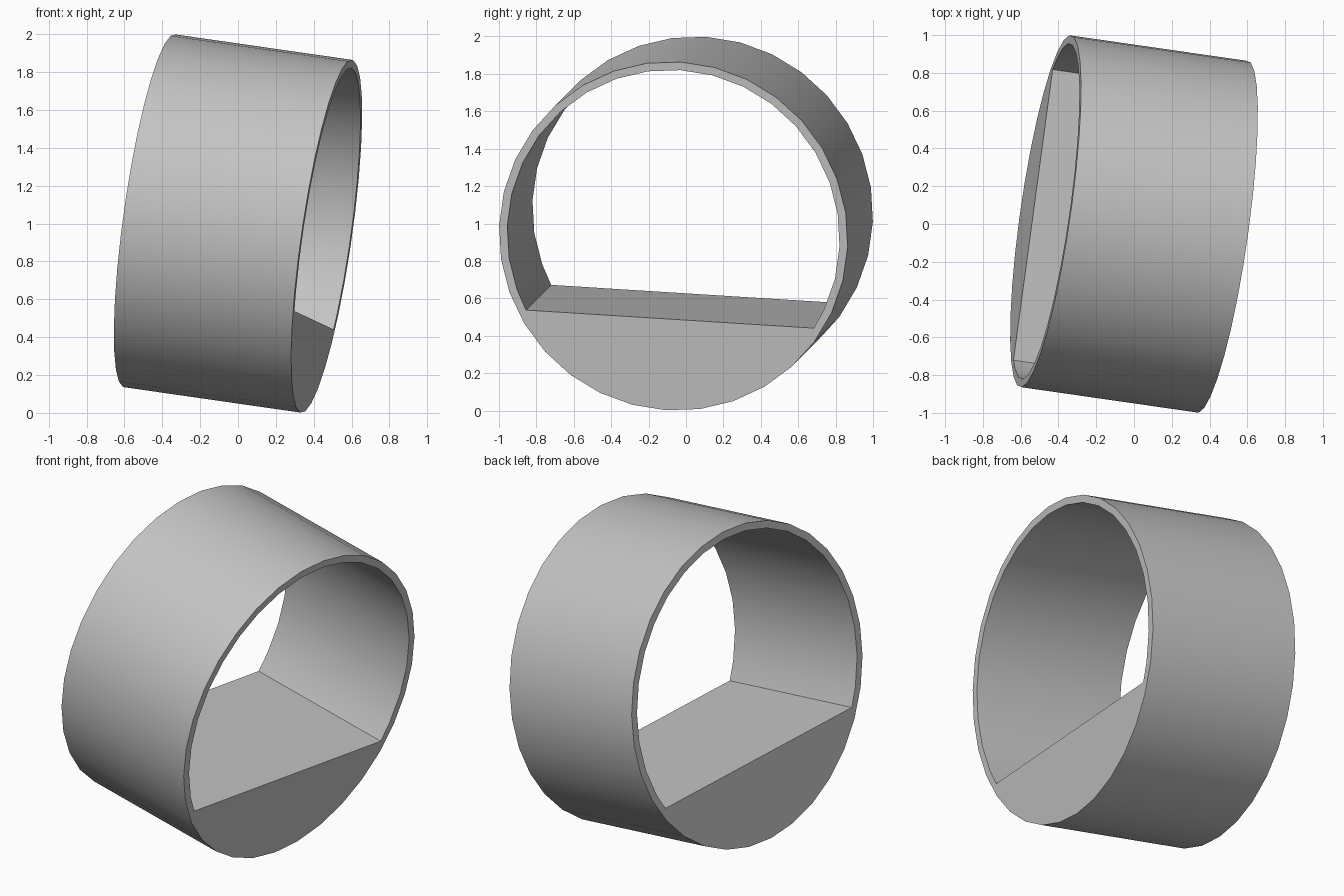
import bpy
import bmesh
from math import sin, cos, radians
from mathutils import Vector, Matrix

cube = bpy.data.objects.get("Cube")
if cube:
    bpy.data.objects.remove(cube, do_unlink=True)

SIDES = 32
OUTER, INNER, LENGTH = 0.942, 0.898, 0.955

grey = bpy.data.materials.new("plain grey")
grey.use_nodes = True
colour = (0.55, 0.55, 0.55, 1)
grey.diffuse_color = colour
grey.node_tree.nodes["Principled BSDF"].inputs["Base Color"].default_value = colour


def add_loop(bm, radius, angles):
    """Closed loop of edges through points on a circle."""
    verts = [bm.verts.new((radius * cos(radians(a)), radius * sin(radians(a)), -LENGTH / 2))
             for a in angles]
    return [bm.edges.new((v, verts[i - 1])) for i, v in enumerate(verts)]


# Ring profile: full circle outside, circle with a flat floor inside
step = 360 / SIDES
bm = bmesh.new()
edges = add_loop(bm, OUTER, [i * step for i in range(SIDES)])
edges += add_loop(bm, INNER, [-30] + [i * step for i in range(-2, 19)] + [210])
bmesh.ops.triangle_fill(bm, edges=edges, use_beauty=True)

# Extrude the profile into a tube
result = bmesh.ops.extrude_face_region(bm, geom=bm.faces[:], use_keep_orig=True)
moved = [g for g in result["geom"] if isinstance(g, bmesh.types.BMVert)]
bmesh.ops.translate(bm, verts=moved, vec=(0, 0, LENGTH))
bmesh.ops.recalc_face_normals(bm, faces=bm.faces)

# Tilt: tube axis, floor direction and floor normal
axis = Vector((0.98, -0.141, -0.141)).normalized()
up = axis.cross(Vector((0.133, 0.989, -0.062))).normalized()
along = up.cross(axis)
frame = Matrix((along, up, axis)).transposed().to_4x4()
bm.transform(Matrix.Translation((0, 0, 1)) @ frame)

mesh = bpy.data.meshes.new("tube_with_floor")
bm.to_mesh(mesh)
bm.free()
mesh.materials.append(grey)
tube = bpy.data.objects.new("tube_with_floor", mesh)
bpy.context.collection.objects.link(tube)

bpy.ops.object.select_all(action="DESELECT")
tube.select_set(True)
bpy.context.view_layer.objects.active = tube
bpy.ops.object.shade_smooth_by_angle(angle=radians(30))
